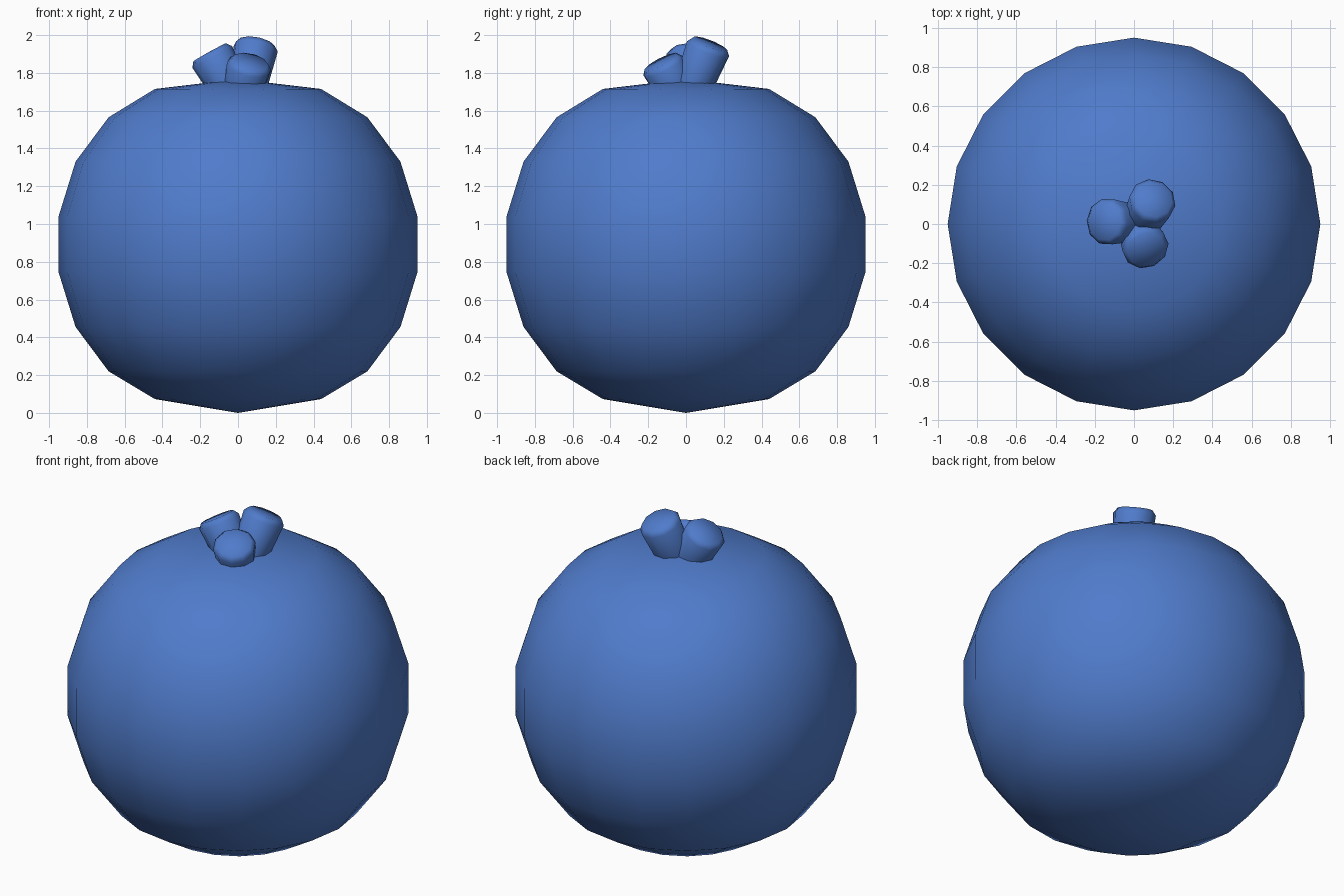
import bpy, bmesh
from math import sin, cos, pi, radians
from mathutils import Vector, Matrix

if "Cube" in bpy.data.objects:
    bpy.data.objects.remove(bpy.data.objects["Cube"])

mat = bpy.data.materials.new("blue")
mat.diffuse_color = (0.08, 0.2, 0.6, 1)
mat.use_nodes = True
mat.node_tree.nodes["Principled BSDF"].inputs["Base Color"].default_value = mat.diffuse_color


def lathe(name, profile, sides, matrix=Matrix(), smooth_angle=60):
    """Spin (radius, height) points round z; zero radius makes a pole."""
    bm = bmesh.new()
    rings = []
    for r, z in profile:
        n = sides if r > 0 else 1
        rings.append([bm.verts.new((r * cos(2 * pi * i / sides), r * sin(2 * pi * i / sides), z))
                      for i in range(n)])
    for a, b in zip(rings, rings[1:]):
        for i in range(sides):
            j = (i + 1) % sides
            quad = [a[i % len(a)], a[j % len(a)], b[j % len(b)], b[i % len(b)]]
            bm.faces.new(list(dict.fromkeys(quad)))
    bmesh.ops.recalc_face_normals(bm, faces=bm.faces)
    mesh = bpy.data.meshes.new(name)
    bm.to_mesh(mesh)
    bm.free()
    obj = bpy.data.objects.new(name, mesh)
    obj.matrix_world = matrix
    bpy.context.collection.objects.link(obj)
    mesh.materials.append(mat)
    bpy.ops.object.select_all(action='DESELECT')
    obj.select_set(True)
    bpy.context.view_layer.objects.active = obj
    bpy.ops.object.shade_smooth_by_angle(angle=radians(smooth_angle))
    return obj


# Round body
lathe("body", [(0, 0), (0.44, 0.073), (0.685, 0.22), (0.86, 0.455), (0.95, 0.745),
               (0.95, 1.04), (0.86, 1.33), (0.685, 1.565), (0.44, 1.715), (0, 1.767)], 20)

# Three tilted stubs on top: tip centre, azimuth, tilt, length
stubs = [("left_stub", (-0.152, 0.013, 1.912), 177, 29, 0.20),
         ("back_stub", (0.100, 0.128, 1.957), 62, 24, 0.24),
         ("front_stub", (0.065, -0.133, 1.862), -65, 29, 0.17)]
for name, tip, azimuth, tilt, length in stubs:
    place = (Matrix.Translation(Vector(tip)) @ Matrix.Rotation(radians(azimuth), 4, 'Z')
             @ Matrix.Rotation(radians(tilt), 4, 'Y'))
    lathe(name, [(0, -length), (0.105, -length), (0.12, -0.032), (0.098, -0.003), (0, 0)],
          10, place)
